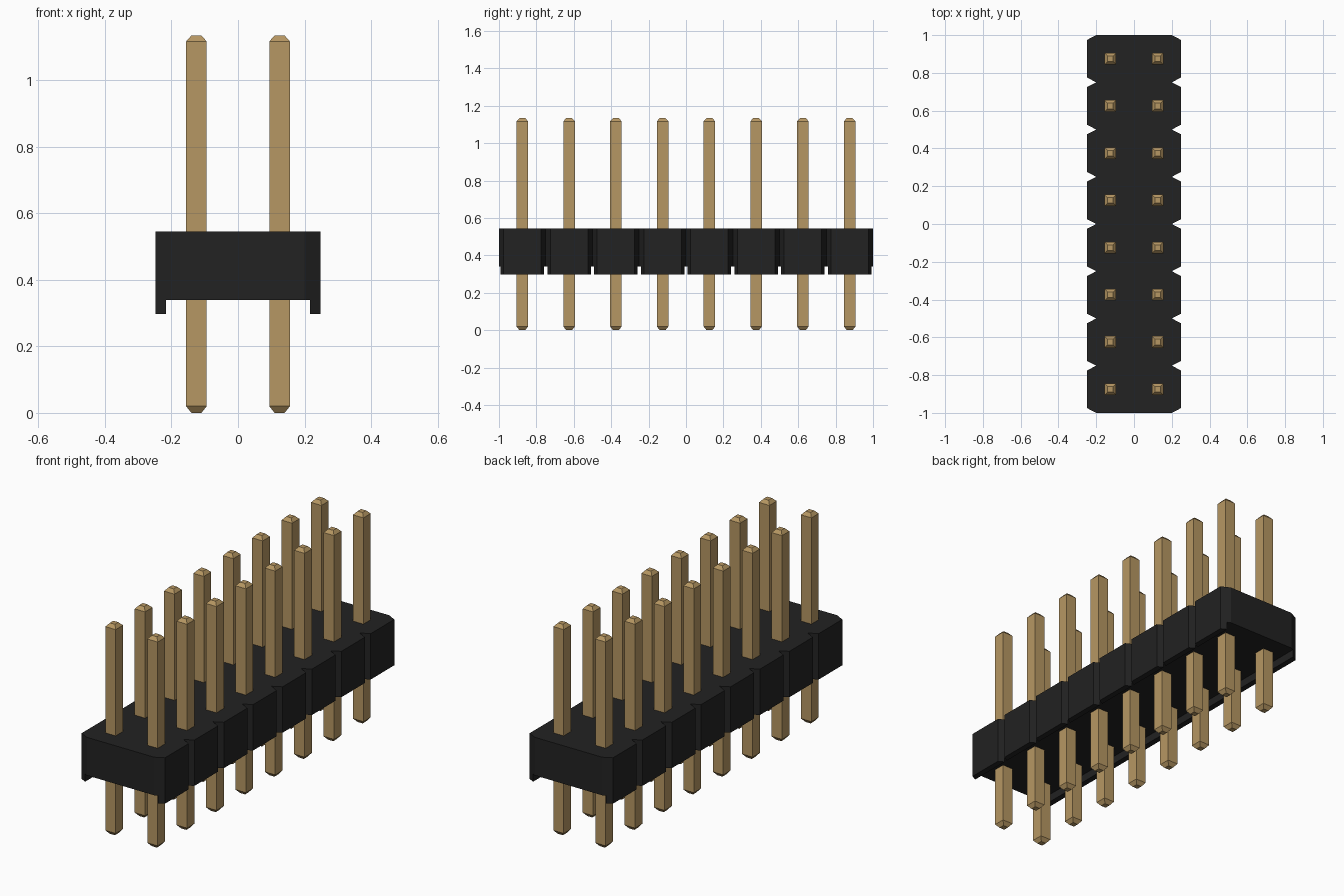
import bpy, bmesh

if "Cube" in bpy.data.objects:
    bpy.data.objects.remove(bpy.data.objects["Cube"])

N, PITCH = 8, 0.25            # pin rows and spacing
XO, XN, XI = 0.248, 0.20, 0.217   # body half width, notch depth, underside channel
CH = 0.025                    # chamfer length along y
Z_RAIL, Z_BODY, Z_TOP = 0.298, 0.34, 0.545


def material(name, rgb):
    m = bpy.data.materials.new(name)
    m.diffuse_color = (*rgb, 1)
    m.use_nodes = True
    m.node_tree.nodes["Principled BSDF"].inputs["Base Color"].default_value = m.diffuse_color
    return m


black = material("black plastic", (0.016, 0.016, 0.016))
gold = material("gold metal", (0.47, 0.31, 0.125))


def add_object(name, bm, mat):
    bmesh.ops.recalc_face_normals(bm, faces=bm.faces)
    me = bpy.data.meshes.new(name)
    bm.to_mesh(me)
    bm.free()
    me.materials.append(mat)
    ob = bpy.data.objects.new(name, me)
    bpy.context.collection.objects.link(ob)
    return ob


def prism(bm, outline, z0, z1):
    """Extrude an xy outline from z0 to z1."""
    f = bm.faces.new([bm.verts.new((x, y, z0)) for x, y in outline])
    ext = bmesh.ops.extrude_face_region(bm, geom=[f])["geom"]
    for v in ext:
        if isinstance(v, bmesh.types.BMVert):
            v.co.z = z1


# Housing: one prism with a notch between each pair of rows
side = []
for i in range(N):
    y0, y1 = -1 + i * PITCH, -1 + (i + 1) * PITCH
    side += [(XN, y0), (XO, y0 + CH), (XO, y1 - CH)]
side.append((XN, 1))
bm = bmesh.new()
prism(bm, side + [(-x, y) for x, y in reversed(side)], Z_BODY, Z_TOP)
add_object("housing", bm, black)

# Short feet along both long edges, following the notched outline
inset = CH * (XO - XI) / (XO - XN)
bm = bmesh.new()
for s in (-1, 1):
    for i in range(N):
        y0, y1 = -1 + i * PITCH + CH, -1 + (i + 1) * PITCH - CH
        prism(bm, [(s * XI, y0 - inset), (s * XO, y0),
                   (s * XO, y1), (s * XI, y1 + inset)], Z_RAIL, Z_BODY)
# the feet join the housing, so drop their hidden top caps
bmesh.ops.delete(bm, geom=[f for f in bm.faces
                           if all(v.co.z > Z_BODY - 1e-5 for v in f.verts)],
                 context='FACES_ONLY')
add_object("edge_feet", bm, black)

# Square pins with tapered tips: (height, half width) rings
RINGS = [(0, 0.015), (0.02, 0.031), (1.117, 0.031), (1.135, 0.015)]
for col, x in (("left", -0.125), ("right", 0.125)):
    for i in range(N):
        y = -1 + (i + 0.5) * PITCH
        bm = bmesh.new()
        loops = [[bm.verts.new((x + a * h, y + b * h, z))
                  for a, b in ((-1, -1), (1, -1), (1, 1), (-1, 1))]
                 for z, h in RINGS]
        for lo, hi in zip(loops, loops[1:]):
            for k in range(4):
                j = (k + 1) % 4
                bm.faces.new((lo[k], lo[j], hi[j], hi[k]))
        bm.faces.new(loops[0])
        bm.faces.new(loops[-1])
        add_object(f"pin_{col}_{i + 1}", bm, gold)
